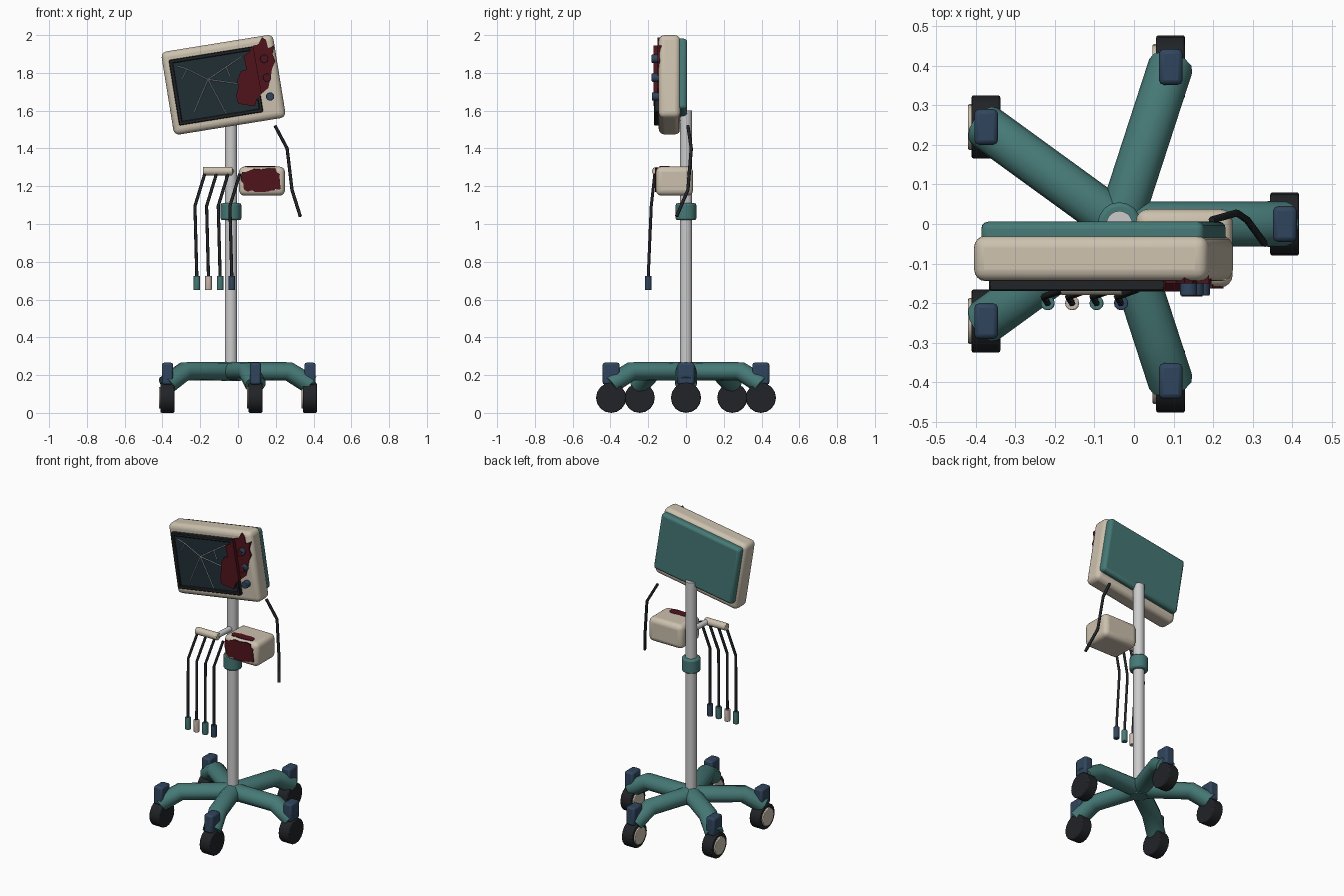
import bpy, bmesh, math, random
from mathutils import Vector

if "Cube" in bpy.data.objects:
    bpy.data.objects.remove(bpy.data.objects["Cube"])

random.seed(4)
PX = -0.037            # pole axis x
TILT = 0.16            # roll of the monitor
MC = (-0.077, 1.737)   # monitor centre (x, z)

COLORS = dict(teal=(.06, .19, .18), cream=(.6, .53, .42), dark=(.015, .017, .02),
              screen=(.015, .028, .035), red=(.08, .007, .012), blue=(.03, .06, .11),
              crack=(.45, .5, .52), pink=(.6, .48, .42))
MATS = {}
for n, c in COLORS.items():
    MATS[n] = bpy.data.materials.new(n)
    MATS[n].diffuse_color = (*c, 1)


def finish(ob, name, mat, bevel=0, seg=3, smooth=True):
    ob.name = name
    if mat:
        ob.data.materials.append(MATS[mat])
    if bevel:
        b = ob.modifiers.new("bevel", 'BEVEL')
        b.width, b.segments, b.limit_method = bevel, seg, 'ANGLE'
    if smooth:
        bpy.ops.object.select_all(action='DESELECT')
        ob.select_set(True)
        bpy.context.view_layer.objects.active = ob
        bpy.ops.object.shade_smooth_by_angle(angle=math.radians(35))
    return ob


def box(name, loc, size, mat, bevel=0, roll=0, seg=3):
    bpy.ops.mesh.primitive_cube_add(size=1, location=loc, rotation=(0, -roll, 0))
    ob = bpy.context.object
    ob.scale = size
    bpy.ops.object.transform_apply(location=False, rotation=False, scale=True)
    return finish(ob, name, mat, bevel, seg)


def rod(name, a, b, r, mat, sides=16, bevel=0):
    a, b = Vector(a), Vector(b)
    d = b - a
    bpy.ops.mesh.primitive_cylinder_add(vertices=sides, radius=r, depth=d.length, location=(a + b) / 2,
                                        rotation=d.to_track_quat('Z', 'Y').to_euler())
    return finish(bpy.context.object, name, mat, bevel, 2)


def tube(name, pts, r, mat, res=1):
    cu = bpy.data.curves.new(name, 'CURVE')
    cu.dimensions, cu.bevel_depth, cu.bevel_resolution, cu.use_fill_caps = '3D', r, res, True
    sp = cu.splines.new('POLY')
    sp.points.add(len(pts) - 1)
    for p, q in zip(sp.points, pts):
        p.co = (*q, 1)
    ob = bpy.data.objects.new(name, cu)
    bpy.context.collection.objects.link(ob)
    cu.materials.append(MATS[mat])
    return ob


def slab(name, pts, mat, depth):
    """Flat outline of 3D points, extruded along the depth vector."""
    bm = bmesh.new()
    f = bm.faces.new([bm.verts.new(p) for p in pts])
    ext = bmesh.ops.extrude_face_region(bm, geom=[f])['geom']
    bmesh.ops.translate(bm, vec=depth, verts=[v for v in ext if isinstance(v, bmesh.types.BMVert)])
    bmesh.ops.recalc_face_normals(bm, faces=bm.faces)
    me = bpy.data.meshes.new(name)
    bm.to_mesh(me)
    bm.free()
    ob = bpy.data.objects.new(name, me)
    bpy.context.collection.objects.link(ob)
    return finish(ob, name, mat, smooth=False)


def on_monitor(u, v, y):
    c, s = math.cos(TILT), math.sin(TILT)
    return (MC[0] + u * c - v * s, y, MC[1] + u * s + v * c)


# pole and collar
rod("pole", (PX, 0, .2), (PX, 0, 1.6), .033, None, 20)
rod("pole_collar", (PX, 0, 1.02), (PX, 0, 1.11), .055, "teal", 16, .01)
rod("base_hub", (PX, 0, .168), (PX, 0, .262), .05, "teal", 16)

# five legs with casters, all wheels facing the same way
for i in range(5):
    a = i * math.tau / 5
    leg = tube("leg_%d" % i, [(0, 0, .22 / .88), (.305, 0, .22 / .88), (.42, 0, .15 / .88)], .057, "teal", 4)
    leg.location, leg.rotation_euler, leg.scale = (PX, 0, 0), (0, 0, a), (1, 1, .88)
    x, y = PX + .417 * math.cos(a), .417 * math.sin(a)
    box("caster_fork_%d" % i, (x + .001, y, .208), (.06, .09, .116), "blue", .012, seg=2)
    rod("wheel_%d" % i, (x - .036, y, .08), (x + .037, y, .08), .08, "dark", 16, .006)
    rod("wheel_cap_%d" % i, (x - .045, y, .08), (x, y, .08), .058, "cream", 16, .004)

# monitor case, rear cover and screen
box("monitor_case", (MC[0], -.087, MC[1]), (.60, .115, .445), "cream", .03, TILT, 4)
box("monitor_back", (MC[0], -.027, 1.752), (.57, .066, .378), "teal", .018, TILT)
box("screen_panel", on_monitor(-.04, 0, -.148), (.43, .02, .33), "screen", 0, TILT)
for s in (-1, 1):
    box("screen_frame_side", on_monitor(-.04 + s * .2155, 0, -.153), (.02, .032, .35), "dark", .004, TILT, 1)
    box("screen_frame_rail", on_monitor(-.04, s * .1655, -.153), (.45, .032, .02), "dark", .004, TILT, 1)

# cracks in the glass (x, z)
cracks = [((-.159, 1.765), (-.27, 1.82)), ((-.159, 1.765), (-.233, 1.59)), ((-.159, 1.765), (-.063, 1.585)),
          ((-.159, 1.765), (.03, 1.738)), ((-.159, 1.765), (.02, 1.886)), ((-.27, 1.82), (-.298, 1.764)),
          ((-.27, 1.82), (-.32, 1.835)), ((-.063, 1.833), (-.042, 1.78))]
for p, q in cracks:
    rod("screen_crack", (p[0], -.158, p[1]), (q[0], -.158, q[1]), .003, "crack", 4)

# control knobs, the upper two stained
for i in range(3):
    x, z = .17 - .016 * i, 1.675 + .1 * i
    rod("knob_%d" % i, (x, -.13, z), (x, -.181, z), .022, "blue", 14, .003)
    if i:
        rod("knob_stain_%d" % i, (x, -.175, z), (x, -.183, z), .019, "red", 14)

# stain on the monitor: one part over the screen frame, one on the case
left = [(0, 1.637), (-.01, 1.68), (.0, 1.72), (-.003, 1.765), (.016, 1.81), (.045, 1.818), (.03, 1.89), (.06, 1.91),
        (.08, 1.945), (.125, 1.69), (.1, 1.66), (.09, 1.625), (.04, 1.63)]
right = [(.08, 1.945), (.106, 1.95), (.127, 1.987), (.148, 1.975), (.159, 1.93), (.19, 1.945), (.183, 1.90),
         (.196, 1.86), (.18, 1.82), (.172, 1.77), (.16, 1.72), (.125, 1.69)]
slab("screen_stain", [(x, -.171, z) for x, z in left], "red", (0, .028, 0))
slab("case_stain", [(x, -.15, z) for x, z in right], "red", (0, .02, 0))

# side module with a ragged stain on its front and top
box("side_module", (.127, -.061, 1.227), (.244, .197, .154), "cream", .03, 0, 4)
front, top = [], []
for i in range(36):
    a, k = i * math.tau / 36, random.uniform(.88, 1.08)
    c, s = math.cos(a), math.sin(a)
    c, s = math.copysign(abs(c) ** .6, c), math.copysign(abs(s) ** .6, s)
    front.append((.125 + .105 * k * c, -.163, 1.232 + .062 * k * s))
    top.append((.12 + .08 * k * c, -.115 + .026 * k * s, 1.306))
slab("module_front_stain", front, "red", (0, .022, 0))
slab("module_top_stain", top, "red", (0, 0, -.01))

# cable holder: arm and bar
rod("holder_arm", (PX, 0, 1.28), (-.045, -.15, 1.28), .017, None, 12)
rod("holder_bar", (-.185, -.157, 1.28), (-.03, -.157, 1.28), .023, "cream", 14, .004)

# four hanging leads with plugs
for i, mat in enumerate(("teal", "pink", "teal", "blue")):
    x = -.218 + .0617 * i
    tube("lead_%d" % i, [(x + .042, -.165, 1.265), (x - .01, -.184, 1.095), (x, -.2, .72)], .0085, "dark")
    rod("plug_%d" % i, (x, -.2, .65), (x, -.2, .726), .018, mat, 12, .003)

# loose cable at the right
tube("loose_cable", [(.196, .01, 1.52), (.26, .028, 1.4), (.286, .01, 1.18), (.33, -.05, 1.04)], .009, "dark")

for m in bpy.data.materials:
    if m.users and not m.is_grease_pencil:
        m.use_nodes = True
        m.node_tree.nodes["Principled BSDF"].inputs["Base Color"].default_value = m.diffuse_color
